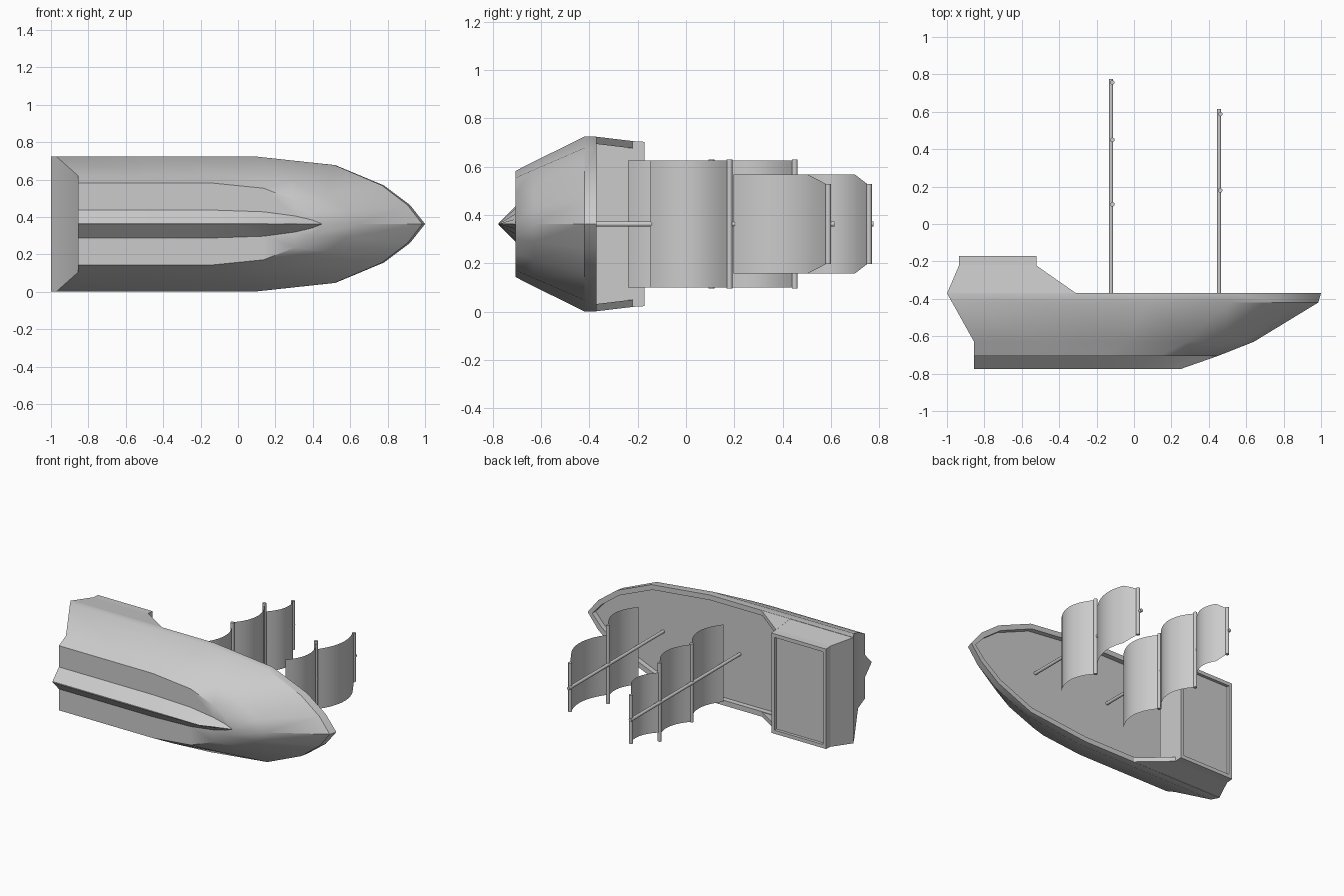
import bpy, bmesh, math
from mathutils import Vector, Matrix

if "Cube" in bpy.data.objects:
    bpy.data.objects.remove(bpy.data.objects["Cube"])

# The ship lies on its side: bow +x, mast tops +y, beam along z
ZC = 0.3625
DECK = -0.37


def finish(bm, name, angle=None):
    bmesh.ops.remove_doubles(bm, verts=bm.verts, dist=1e-5)
    bmesh.ops.recalc_face_normals(bm, faces=bm.faces)
    me = bpy.data.meshes.new(name)
    bm.to_mesh(me)
    bm.free()
    ob = bpy.data.objects.new(name, me)
    bpy.context.collection.objects.link(ob)
    if angle:
        bpy.ops.object.select_all(action='DESELECT')
        ob.select_set(True)
        bpy.context.view_layer.objects.active = ob
        bpy.ops.object.shade_smooth_by_angle(angle=math.radians(angle))
    return ob


def loft(rings):
    """Closed rings joined in order; returns bmesh and the first ring's cap."""
    bm = bmesh.new()
    vs = [[bm.verts.new(p) for p in r] for r in rings]
    for a, b in zip(vs, vs[1:]):
        for i in range(len(a)):
            j = (i + 1) % len(a)
            bm.faces.new((a[i], a[j], b[j], b[i]))
    cap = bm.faces.new(vs[0])
    bm.faces.new(vs[-1])
    bmesh.ops.recalc_face_normals(bm, faces=bm.faces)
    return bm, cap


def recess(bm, cap, width, depth):
    bmesh.ops.inset_region(bm, faces=[cap], thickness=width)
    r = bmesh.ops.extrude_discrete_faces(bm, faces=[cap])
    for v in r['faces'][0].verts:
        v.co.y -= depth


# Hull: plan outline scaled to each level
PLAN = [(-1, 1), (-0.5, 1), (0.08, 1), (0.52, 0.87), (0.78, 0.57), (0.92, 0.28)]


def hull_ring(y, half, xs, xe):
    def fx(u):
        return xs + (u + 1) / 2 * (xe - xs)
    side = [(fx(u), y, ZC + half * w) for u, w in PLAN]
    other = [(x, y, 2 * ZC - z) for x, y, z in reversed(side)]
    return side + [(xe, y, ZC)] + other


levels = [(DECK, 0.362, -1, 1), (-0.42, 0.362, -0.972, 0.985),
          (-0.63, 0.258, -0.855, 0.64), (-0.705, 0.22, -0.855, 0.45),
          (-0.705, 0.075, -0.855, 0.45), (-0.775, 0.003, -0.855, 0.25)]
bm, cap = loft([hull_ring(*l) for l in levels])
recess(bm, cap, 0.035, 0.035)
finish(bm, "hull", 35)


# Raised stern deck with a sunken top panel
def rect(y, half, x0, x1):
    return [(x0, y, ZC - half), (x1, y, ZC - half), (x1, y, ZC + half), (x0, y, ZC + half)]


bm, cap = loft([rect(-0.172, 0.34, -0.935, -0.522), rect(-0.22, 0.343, -0.935, -0.522),
                rect(DECK - 0.002, 0.36, -1, -0.522)])
recess(bm, cap, 0.035, 0.02)
finish(bm, "stern_deck")

# Sloping bulwarks in front of the stern deck
for s, side in ((1, "left"), (-1, "right")):
    tri = [(-0.525, -0.22, 0.343), (-0.525, DECK, 0.361), (-0.31, DECK, 0.361)]
    bm, _ = loft([[(x, y, ZC + s * (h - t)) for x, y, h in tri] for t in (0, 0.03)])
    finish(bm, side + "_bulwark")


# Masts and yards
def rod(name, p, q, r):
    p, q = Vector(p), Vector(q)
    d = q - p
    bm = bmesh.new()
    m = Matrix.Translation((p + q) / 2) @ d.to_track_quat('Z', 'Y').to_matrix().to_4x4()
    bmesh.ops.create_cone(bm, cap_ends=True, segments=12, radius1=r, radius2=r,
                          depth=d.length, matrix=m)
    finish(bm, name, 40)


# Sails: sheets billowing toward the bow, optionally narrowed at the top
def sail(name, x, y0, y1, half, cut=None, bulge=0.07, n=12):
    bm = bmesh.new()
    prev = None
    ts = [i / n for i in range(n + 1)]
    if cut:
        ts = sorted(ts + [(cut - y0) / (y1 - y0)])
    for t in ts:
        y = y0 + (y1 - y0) * t
        px = x + bulge * 4 * t * (1 - t)
        h = half
        if cut and y > cut:
            h -= 0.04 * (y - cut) / (y1 - cut)
        row = [bm.verts.new((px, y, ZC + k * h)) for k in (-1, 1)]
        if prev:
            bm.faces.new((prev[0], prev[1], row[1], row[0]))
        prev = row
    finish(bm, name, 40)


WIDE, SLIM = 0.267, 0.166
rigs = [("main", -0.122, 0.775, [(0.105, WIDE), (0.45, WIDE), (0.757, SLIM)],
         [(-0.24, 0.1, 0.263, None), (0.118, 0.445, 0.263, None), (0.463, 0.752, 0.204, 0.70)]),
        ("fore", 0.455, 0.615, [(0.18, WIDE), (0.588, SLIM)],
         [(-0.147, 0.175, 0.263, None), (0.197, 0.583, 0.204, 0.505)])]
for name, x, top, yards, sails in rigs:
    rod(name + "_mast", (x, DECK - 0.05, ZC), (x, top, ZC), 0.011)
    for i, (y, h) in enumerate(yards):
        rod(f"{name}_yard_{i + 1}", (x + 0.006, y, ZC - h), (x + 0.006, y, ZC + h), 0.012)
    for i, (y0, y1, h, cut) in enumerate(sails):
        sail(f"{name}_sail_{i + 1}", x + 0.006, y0, y1, h, cut)
